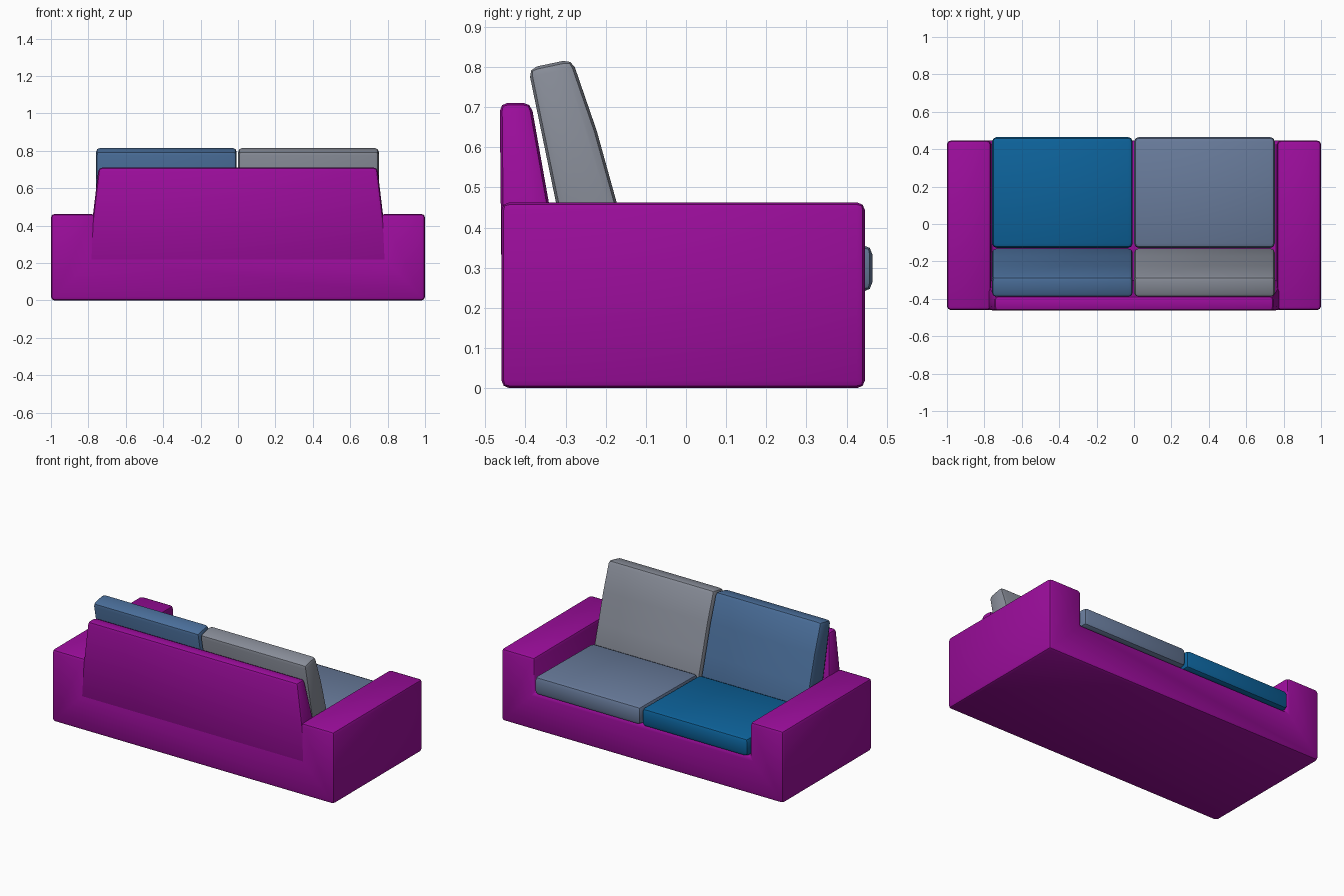
import bpy, bmesh, math

if "Cube" in bpy.data.objects:
    bpy.data.objects.remove(bpy.data.objects["Cube"])


def material(name, rgb):
    m = bpy.data.materials.new(name)
    m.diffuse_color = (*rgb, 1)
    m.use_nodes = True
    m.node_tree.nodes["Principled BSDF"].inputs["Base Color"].default_value = m.diffuse_color
    return m


def loft(name, ring_a, ring_b, mat, bevel, segments=2):
    """Solid between two matching rings of 3D points, with rounded edges."""
    bm = bmesh.new()
    a = [bm.verts.new(p) for p in ring_a]
    b = [bm.verts.new(p) for p in ring_b]
    n = len(a)
    bm.faces.new(a)
    bm.faces.new(b[::-1])
    for i in range(n):
        j = (i + 1) % n
        bm.faces.new((a[i], b[i], b[j], a[j]))
    bmesh.ops.recalc_face_normals(bm, faces=bm.faces[:])
    edges = [e for e in bm.edges if e.calc_face_angle() > math.radians(30)]
    bmesh.ops.bevel(bm, geom=edges, offset=bevel, segments=segments,
                    profile=0.5, affect='EDGES', clamp_overlap=True)
    bmesh.ops.recalc_face_normals(bm, faces=bm.faces[:])
    mesh = bpy.data.meshes.new(name)
    bm.to_mesh(mesh)
    bm.free()
    mesh.materials.append(mat)
    obj = bpy.data.objects.new(name, mesh)
    bpy.context.collection.objects.link(obj)
    bpy.ops.object.select_all(action='DESELECT')
    obj.select_set(True)
    bpy.context.view_layer.objects.active = obj
    bpy.ops.object.shade_smooth_by_angle(angle=math.radians(35))
    return obj


def cushion(name, profile, cx, mat, bevel):
    """Side profile (y, z) extruded across one seat width."""
    half = 0.376
    return loft(name, [(cx - half, y, z) for y, z in profile],
                [(cx + half, y, z) for y, z in profile], mat, bevel)


purple = material("purple_fabric", (0.33, 0.004, 0.33))

# Base and arms: one U-shaped front outline
outline = [(-1, 0), (1, 0), (1, 0.463), (0.765, 0.463), (0.765, 0.238),
           (-0.765, 0.238), (-0.765, 0.463), (-1, 0.463)]
loft("base_and_arms", [(x, -0.46, z) for x, z in outline],
     [(x, 0.446, z) for x, z in outline], purple, 0.02)

# Backrest: wedge that narrows towards the top
back = [(-0.459, 0.2), (-0.464, 0.711), (-0.386, 0.711), (-0.295, 0.2)]
half_width = lambda z: 0.745 + (0.711 - z) * 0.12
loft("backrest", [(-half_width(z), y, z) for y, z in back],
     [(half_width(z), y, z) for y, z in back], purple, 0.02)

# Seat cushions and leaning back cushions, each in its own colour
seat_profile = [(-0.128, 0.238), (0.465, 0.24), (0.465, 0.357), (-0.128, 0.35)]
back_profile = [(-0.278, 0.24), (-0.393, 0.797), (-0.284, 0.82),
                (-0.222, 0.64), (-0.172, 0.46), (-0.132, 0.32), (-0.132, 0.24)]
for side, cx, seat_rgb, back_rgb in (
        ("left", -0.383, (0.004, 0.125, 0.33), (0.07, 0.16, 0.33)),
        ("right", 0.377, (0.14, 0.2, 0.33), (0.25, 0.27, 0.32))):
    cushion("seat_cushion_" + side, seat_profile, cx,
            material("seat_fabric_" + side, seat_rgb), 0.025)
    cushion("back_cushion_" + side, back_profile, cx,
            material("back_fabric_" + side, back_rgb), 0.022)
